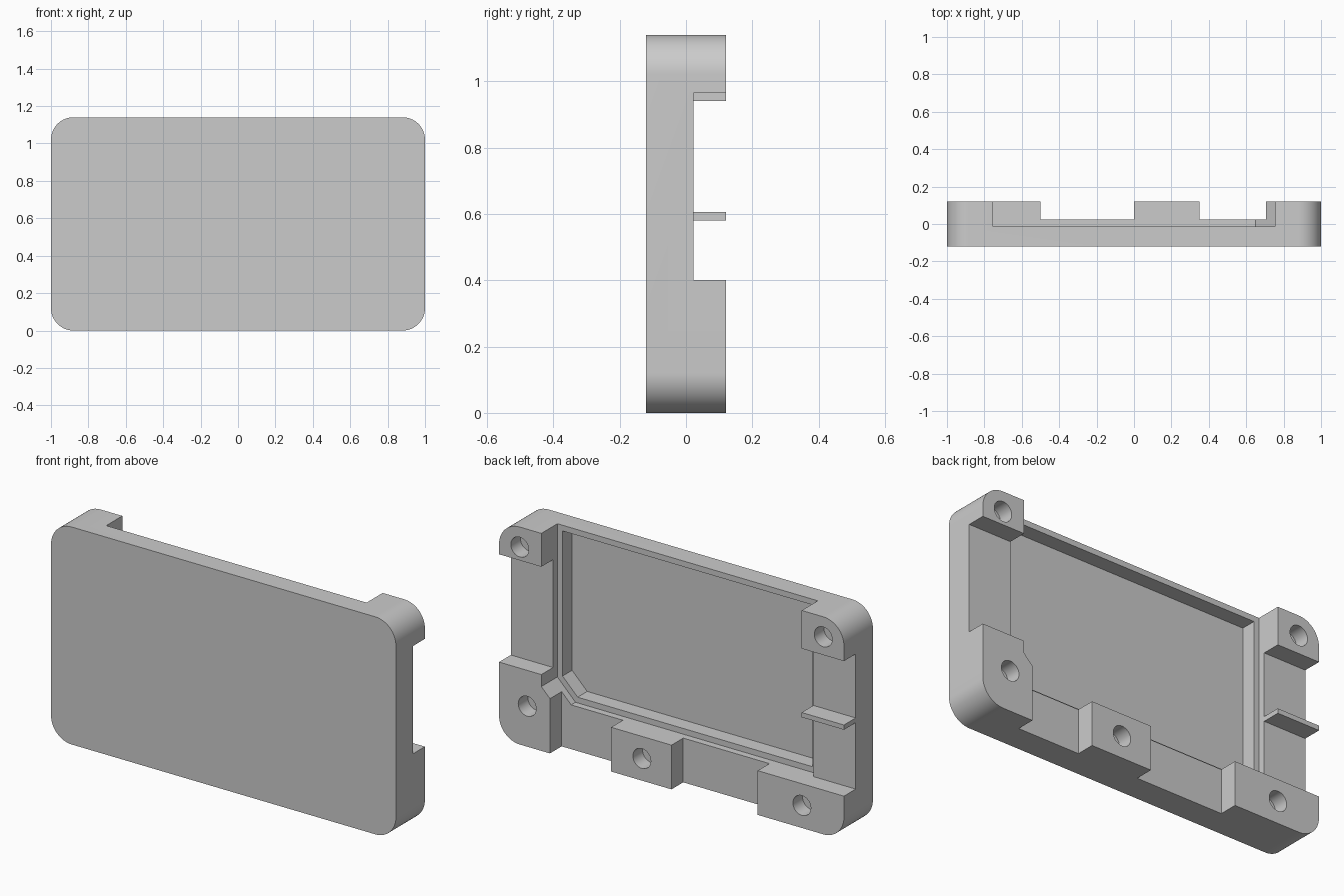
import bpy
import bmesh
from math import sin, cos, pi

if "Cube" in bpy.data.objects:
    bpy.data.objects.remove(bpy.data.objects["Cube"])

BACK, RIM, LEDGE, FLOOR, FRONT = 0.12, 0.023, -0.013, -0.092, -0.12
HEIGHT, CORNER = 1.14, 0.12
OPEN_X, SILL, CHAMFER = 0.755, 0.232, 0.105

grey = bpy.data.materials.new("plain grey")
grey.use_nodes = True
GREY = (0.6, 0.6, 0.6, 1)
grey.diffuse_color = GREY
grey.node_tree.nodes["Principled BSDF"].inputs["Base Color"].default_value = GREY


def prism(name, outline, y0, y1):
    """Extrude an (x, z) outline from y0 to y1."""
    bm = bmesh.new()
    face = bm.faces.new([bm.verts.new((x, y0, z)) for x, z in outline])
    out = bmesh.ops.extrude_face_region(bm, geom=[face])
    moved = [v for v in out["geom"] if isinstance(v, bmesh.types.BMVert)]
    bmesh.ops.translate(bm, verts=moved, vec=(0, y1 - y0, 0))
    bmesh.ops.recalc_face_normals(bm, faces=bm.faces)
    mesh = bpy.data.meshes.new(name)
    bm.to_mesh(mesh)
    bm.free()
    mesh.materials.append(grey)
    obj = bpy.data.objects.new(name, mesh)
    bpy.context.collection.objects.link(obj)
    return obj


def arc(cx, cz, r, start, sweep, steps):
    return [(cx + r * cos(start + sweep * i / steps),
             cz + r * sin(start + sweep * i / steps)) for i in range(steps + 1)]


def box(x0, x1, z0, z1):
    return [(x0, z0), (x1, z0), (x1, z1), (x0, z1)]


def opening(inset, top):
    """Window outline with one chamfered lower corner."""
    x, z = OPEN_X - inset, SILL + inset
    c = CHAMFER - inset * (2 - 2 ** 0.5)
    return [(-x, z), (x - c, z), (x, z + c), (x, top), (-x, top)]


# Rounded slab
cx, lo, hi = 1 - CORNER, CORNER, HEIGHT - CORNER
outline = []
for i, (x, z) in enumerate([(cx, hi), (-cx, hi), (-cx, lo), (cx, lo)]):
    outline += arc(x, z, CORNER, i * pi / 2, pi / 2, 16)
shell = prism("case_half", outline, FRONT, BACK)

# Stepped recess: ledge, then deeper pocket
cuts = [(opening(0, HEIGHT + 0.1), LEDGE, BACK + 0.1),
        (opening(0.03, HEIGHT - 0.03), FLOOR, BACK + 0.1)]

# Lowered rim between the posts, leaving a thin rib on one side
for rect in [(0.6, 1.1, 0.4, 0.965),
             (-1.1, -0.6, SILL, 0.58), (-1.1, -0.6, 0.605, 0.94),
             (-0.5, 0, -0.1, 0.35), (0.35, 0.705, -0.1, 0.35)]:
    cuts.append((box(*rect), RIM, BACK + 0.1))

# Blind screw holes
for x, z in [(0.88, 1.035), (-0.88, 1.035), (0.837, 0.212),
             (0.172, 0.116), (-0.756, 0.118)]:
    cuts.append((arc(x, z, 0.052, 0, 2 * pi, 32)[:-1], BACK - 0.08, BACK + 0.1))

bpy.context.view_layer.objects.active = shell
for shape, y0, y1 in cuts:
    cutter = prism("cutter", shape, y0, y1)
    cutter.hide_render = True
    mod = shell.modifiers.new("cut", "BOOLEAN")
    mod.operation, mod.solver, mod.object = "DIFFERENCE", "EXACT", cutter
    bpy.ops.object.modifier_apply(modifier=mod.name)
    bpy.data.objects.remove(cutter)

bpy.ops.object.select_all(action="DESELECT")
shell.select_set(True)
bpy.ops.object.shade_smooth_by_angle(angle=pi / 6)
